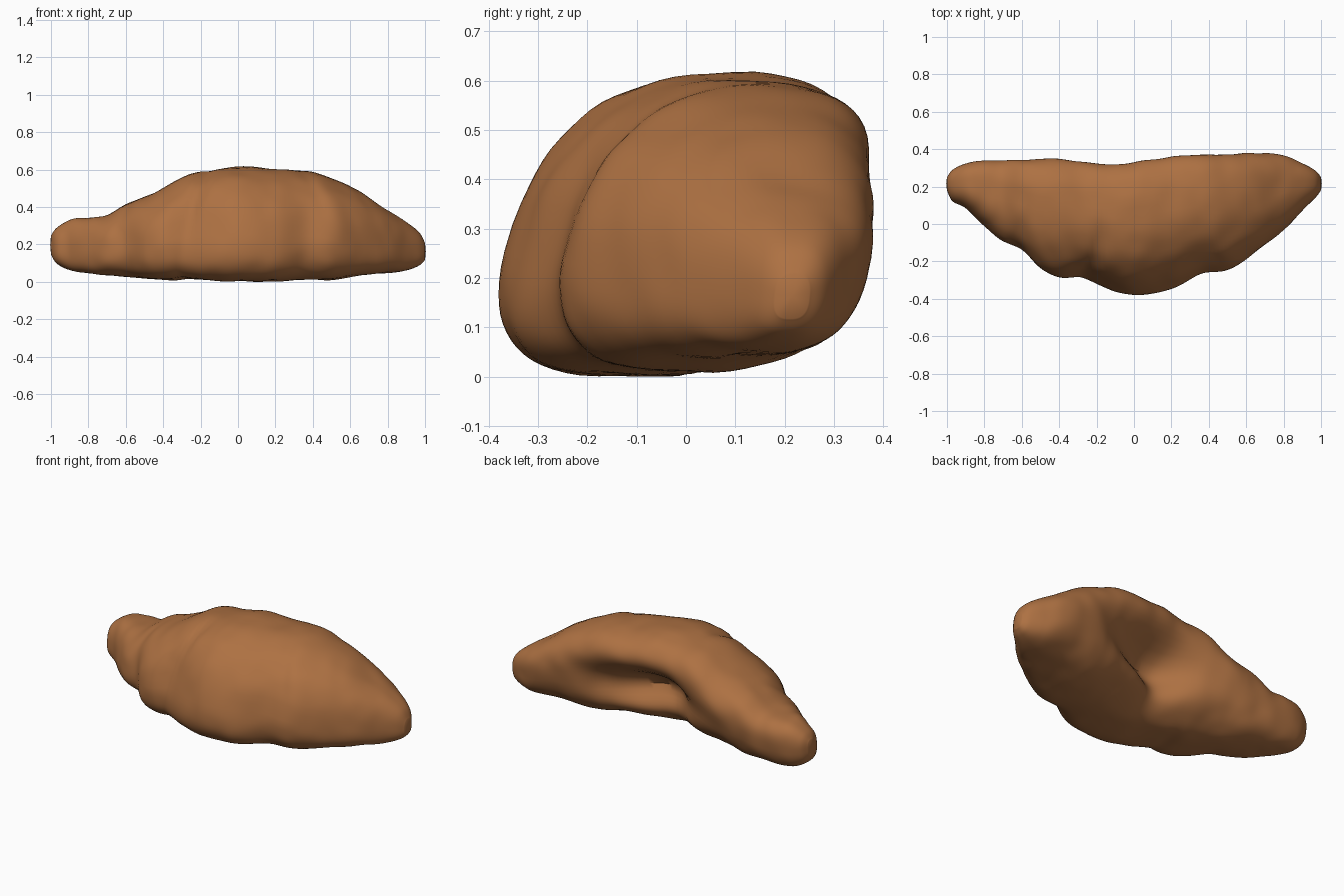
import bpy
import bmesh
from math import cos, sin, pi, exp, copysign
from mathutils import Vector, noise

if "Cube" in bpy.data.objects:
    bpy.data.objects.remove(bpy.data.objects["Cube"], do_unlink=True)

crust = bpy.data.materials.new("baked_brown_crust")
crust.use_nodes = True
crust.diffuse_color = (0.42, 0.165, 0.055, 1)
crust.node_tree.nodes["Principled BSDF"].inputs["Base Color"].default_value = crust.diffuse_color

# Stations along the roll: x, front y, back y, bottom z, top z
STATIONS = [
    (-1.0, .18, .25, .15, .25), (-.97, .12, .29, .1, .29), (-.9, .08, .325, .06, .33),
    (-.8, -.01, .345, .045, .35), (-.7, -.1, .35, .04, .365), (-.6, -.14, .345, .03, .42),
    (-.5, -.24, .35, .02, .455), (-.4, -.285, .345, .015, .5), (-.27, -.29, .335, .015, .57),
    (-.1, -.36, .325, .005, .605), (.03, -.385, .345, .005, .615), (.2, -.345, .38, .005, .605),
    (.36, -.27, .385, .01, .59), (.5, -.245, .385, .015, .545), (.65, -.15, .38, .035, .485),
    (.8, -.035, .365, .05, .385), (.9, .07, .325, .06, .32), (.97, .14, .285, .09, .265),
    (1.0, .18, .25, .12, .21),
]
STEPS, SIDES = 7, 72


def spline(a, b, c, d, t):
    """Smooth blend from b to c."""
    return [q + .5 * t * (r - p + t * (2 * p - 5 * q + 4 * r - s + t * (3 * (q - r) + s - p)))
            for p, q, r, s in zip(a, b, c, d)]


def bump(v, centre, width):
    return exp(-((v - centre) / width) ** 2)


def unit_section(lean):
    """Rounded box in -1..1, leaning back towards the top."""
    pts = []
    for i in range(SIDES):
        a = 2 * pi * i / SIDES
        power = .8 if sin(a) > 0 else .72
        z = copysign(abs(sin(a)) ** power, sin(a))
        y = copysign(abs(cos(a)) ** power, cos(a))
        pts.append((y + lean * z, z))
    lo, hi = min(p[0] for p in pts), max(p[0] for p in pts)
    return [(2 * (y - lo) / (hi - lo) - 1, z) for y, z in pts]


def roll_point(x, front, back, low, high, u, w):
    mid_y, mid_z = (front + back) / 2, (low + high) / 2
    half_y, half_z = (back - front) / 2, (high - low) / 2
    # Slanted creases between the wraps of dough, fading towards the back
    crease = 0
    for where, slant, depth in ((-.215, .11, .08), (-.62, .1, .05), (-.84, .1, .04),
                                (.42, -.15, .02), (.7, -.15, .02)):
        crease += depth * bump(x - slant * (w * .5 + u * .5), where, .035)
    scale = 1 - crease * (.4 + .6 * max(0, w)) * bump(u, -.5, .6)
    p = Vector((x, mid_y + half_y * u * scale, mid_z + half_z * w * scale))
    # Hollow on the inner side of the crescent
    inner = max(0, min(1, (u + .1) / .6))
    inner = inner * inner * (3 - 2 * inner)
    p.y -= .19 * inner * bump(x, .12, .27) * bump(p.z, .28, .12)
    p.y -= .07 * inner * bump(x, -.03, .12) * bump(p.z, .18, .15)
    p.z += .025 * inner * bump(x, .1, .3) * bump(w, -1, .5)
    # Uneven baked surface
    lumps = noise.noise(p * 4.5) * .012 + noise.noise(p * 10) * .005
    out = Vector((0, u, w)).normalized()
    fade = min(1, (1 - abs(x)) * 8)
    return p + out * lumps * max(0, fade)


# Pastry body lofted through the stations
bm = bmesh.new()
rings = []
last = len(STATIONS) - 1
for k in range(last):
    near = [STATIONS[max(0, min(last, k + j))] for j in (-1, 0, 1, 2)]
    for s in range(STEPS + (k == last - 1)):
        row = spline(*near, s / STEPS)
        lean = .12 + .2 * bump(row[0], .05, .5)
        rings.append([bm.verts.new(roll_point(*row, u, w)) for u, w in unit_section(lean)])
for a, b in zip(rings, rings[1:]):
    for i in range(SIDES):
        j = (i + 1) % SIDES
        bm.faces.new((a[i], a[j], b[j], b[i]))
# Rounded tips
for ring, push in ((rings[0], -.004), (rings[-1], .004)):
    centre = sum((v.co for v in ring), Vector()) / SIDES
    tip = bm.verts.new(centre + Vector((push, 0, 0)))
    for i in range(SIDES):
        bm.faces.new((ring[i], ring[(i + 1) % SIDES], tip))
bmesh.ops.recalc_face_normals(bm, faces=bm.faces)

# Rest on the ground
floor = min(v.co.z for v in bm.verts)
bmesh.ops.translate(bm, verts=bm.verts, vec=(0, 0, -floor))

mesh = bpy.data.meshes.new("pastry_roll")
bm.to_mesh(mesh)
bm.free()
mesh.materials.append(crust)
roll = bpy.data.objects.new("pastry_roll", mesh)
bpy.context.collection.objects.link(roll)
bpy.context.view_layer.objects.active = roll
roll.select_set(True)
bpy.ops.object.shade_smooth_by_angle(angle=pi / 4)
